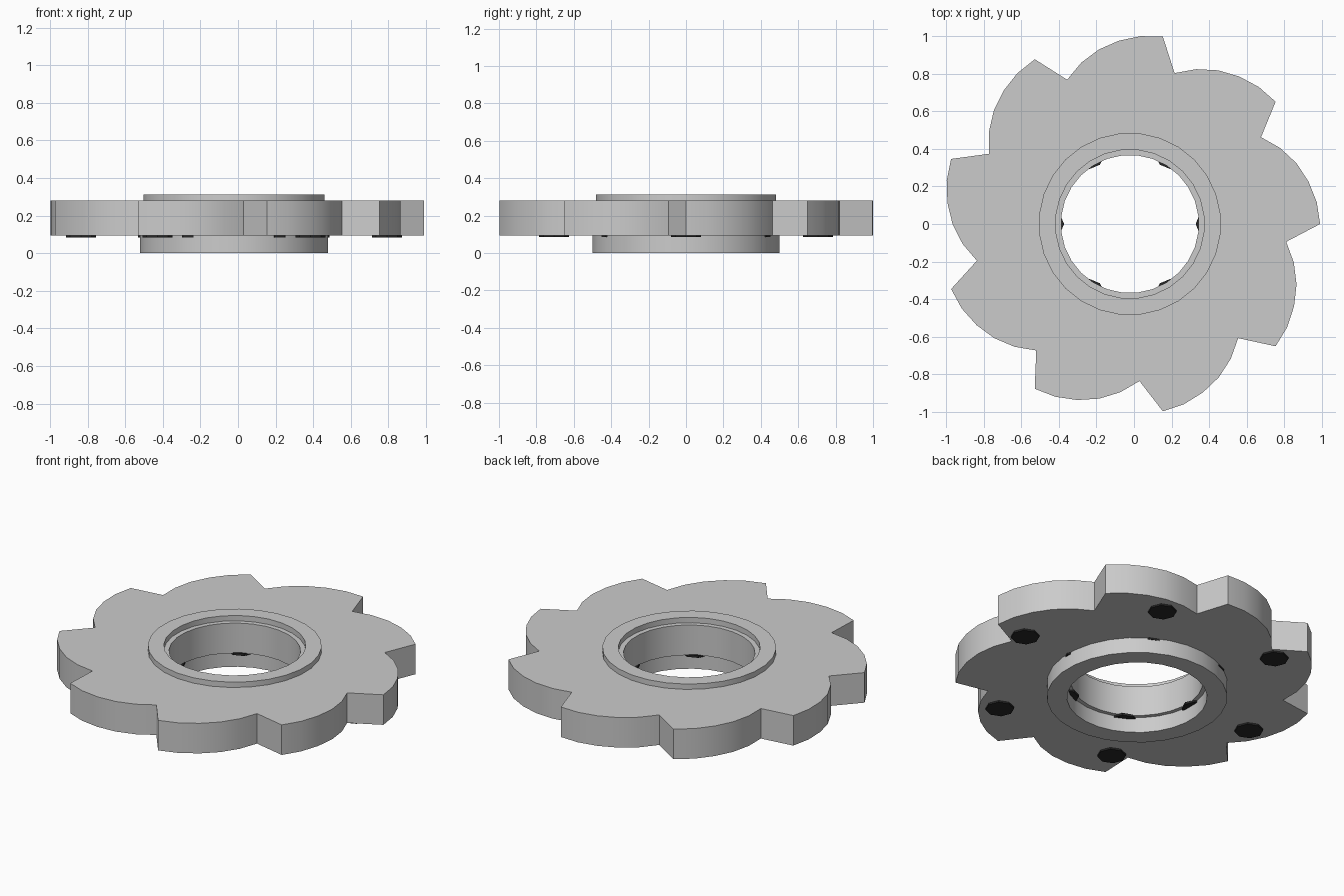
import bpy, bmesh
from math import cos, sin, radians, pi

if "Cube" in bpy.data.objects:
    bpy.data.objects.remove(bpy.data.objects["Cube"])

CX = -0.022  # rotation axis, slightly off the bounding-box centre
SIDES = 28


def polar(r, deg):
    return (CX + r * cos(radians(deg)), r * sin(radians(deg)))


def circle(r, n=SIDES):
    return [polar(r, 360 * (i + 0.5) / n) for i in range(n)]


def smooth(obj):
    bpy.ops.object.select_all(action='DESELECT')
    obj.select_set(True)
    bpy.context.view_layer.objects.active = obj
    bpy.ops.object.shade_smooth_by_angle(angle=radians(30))


def holed_plate(name, outer, inner, z0, z1):
    """Solid plate with a hole, extruded from two closed outlines."""
    bm = bmesh.new()
    for loop in (outer, inner):
        vs = [bm.verts.new((x, y, z0)) for x, y in loop]
        for a, b in zip(vs, vs[1:] + vs[:1]):
            bm.edges.new((a, b))
    bmesh.ops.triangle_fill(bm, edges=bm.edges[:], use_beauty=True, normal=(0, 0, 1))
    ext = bmesh.ops.extrude_face_region(bm, geom=bm.faces[:], use_keep_orig=True)
    top = [v for v in ext["geom"] if isinstance(v, bmesh.types.BMVert)]
    bmesh.ops.translate(bm, verts=top, vec=(0, 0, z1 - z0))
    bmesh.ops.recalc_face_normals(bm, faces=bm.faces[:])
    bmesh.ops.dissolve_limit(bm, angle_limit=0.01, verts=bm.verts[:], edges=bm.edges[:])
    mesh = bpy.data.meshes.new(name)
    bm.to_mesh(mesh)
    bm.free()
    obj = bpy.data.objects.new(name, mesh)
    bpy.context.collection.objects.link(obj)
    smooth(obj)
    return obj


# Toothed wheel: nine teeth, each a falling arc from tip to notch
tooth = [1.012, 1.001, 0.977, 0.943, 0.896, 0.837]
outline = [polar(r, 40 * t + 6.7 * i) for t in range(9) for i, r in enumerate(tooth)]
holed_plate("toothed_wheel", outline, circle(0.367), 0.095, 0.28)

# Raised collar on top and hub boss underneath
holed_plate("top_collar", circle(0.485), circle(0.396), 0.28, 0.313)
holed_plate("hub_boss", circle(0.503), circle(0.391), 0.0, 0.095)

# Dark octagonal studs on the underside, two rings of six
dark = bpy.data.materials.new("dark_stud")
dark.diffuse_color = (0.02, 0.02, 0.02, 1)
dark.use_nodes = True
dark.node_tree.nodes["Principled BSDF"].inputs["Base Color"].default_value = dark.diffuse_color
for ring, r in (("outer", 0.814), ("inner", 0.43)):
    for i in range(6):
        x, y = polar(r, 60 * i)
        bpy.ops.mesh.primitive_cylinder_add(vertices=8, radius=0.08, depth=0.014,
                                            location=(x, y, 0.092),
                                            rotation=(0, 0, pi / 2))
        stud = bpy.context.object
        stud.name = f"{ring}_stud_{i + 1}"
        stud.data.materials.append(dark)
